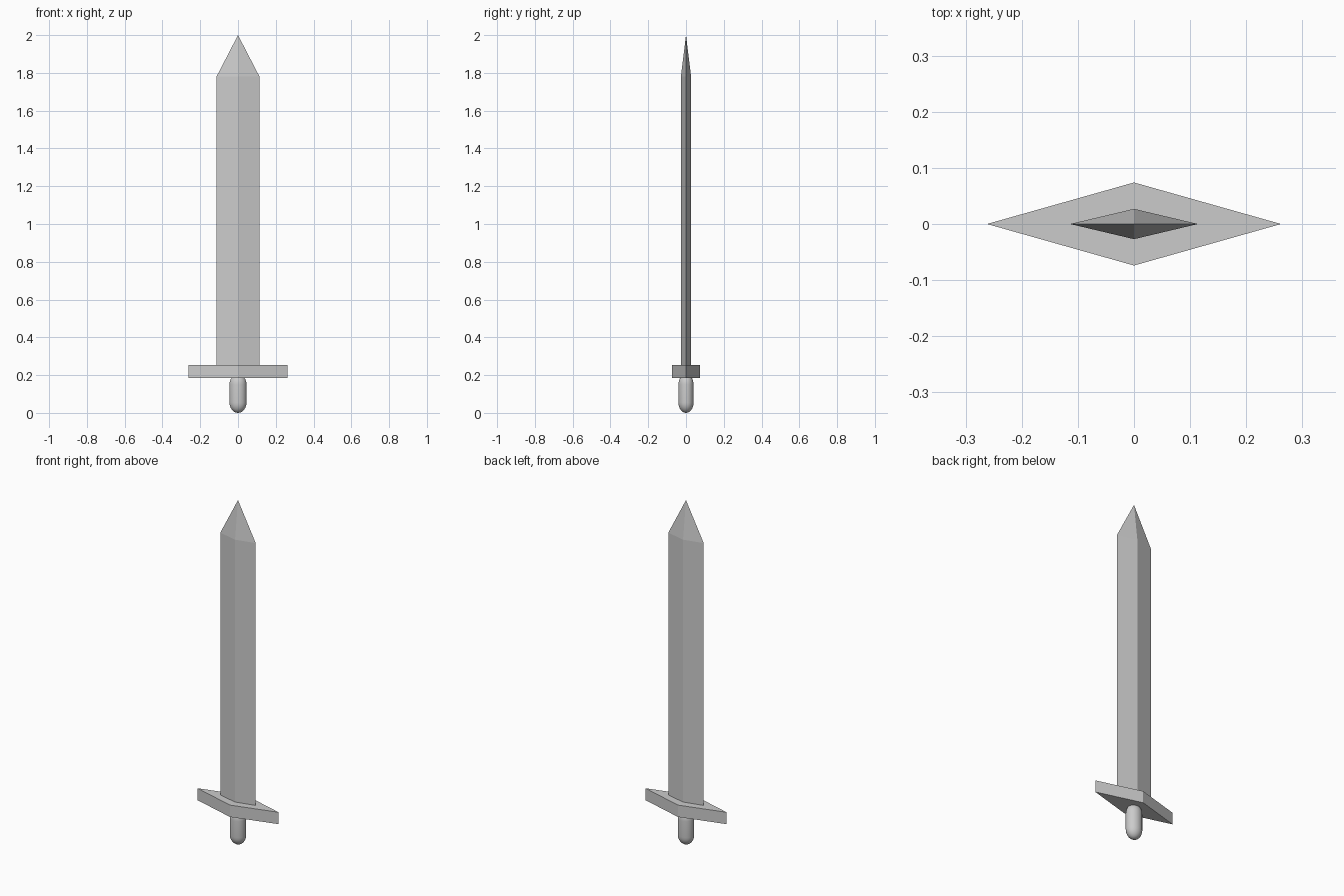
import bpy, bmesh, math

if "Cube" in bpy.data.objects:
    bpy.data.objects.remove(bpy.data.objects["Cube"])


def ring(bm, rx, ry, z, sides):
    return [bm.verts.new((rx * math.cos(2 * math.pi * i / sides),
                          ry * math.sin(2 * math.pi * i / sides), z))
            for i in range(sides)]


def stack(name, levels, sides):
    """Loft (rx, ry, z) levels; a zero radius makes a point."""
    bm = bmesh.new()
    rings = [ring(bm, rx, ry, z, sides) if rx else [bm.verts.new((0, 0, z))]
             for rx, ry, z in levels]
    for a, b in zip(rings, rings[1:]):
        for i in range(sides):
            j = (i + 1) % sides
            if len(a) == 1:
                bm.faces.new((a[0], b[j], b[i]))
            elif len(b) == 1:
                bm.faces.new((a[i], a[j], b[0]))
            else:
                bm.faces.new((a[i], a[j], b[j], b[i]))
    for end in (rings[0], rings[-1]):
        if len(end) > 1:
            bm.faces.new(end)
    bmesh.ops.recalc_face_normals(bm, faces=bm.faces[:])
    mesh = bpy.data.meshes.new(name)
    bm.to_mesh(mesh)
    bm.free()
    obj = bpy.data.objects.new(name, mesh)
    bpy.context.collection.objects.link(obj)
    return obj


# Diamond-section blade with a pointed tip
stack("blade", [(0.114, 0.027, 0.254), (0.114, 0.027, 1.78), (0, 0, 2.0)], 4)

# Diamond crossguard
stack("crossguard", [(0.262, 0.074, 0.185), (0.262, 0.074, 0.254)], 4)

# Smooth capsule grip, its rounded top set slightly into the guard
RX, RY, CAP, TOP = 0.045, 0.04, 0.055, 0.205
levels = [(0, 0, 0)]
arc = [math.pi / 2 * k / 8 for k in range(1, 9)]
levels += [(RX * math.sin(a), RY * math.sin(a), CAP * (1 - math.cos(a))) for a in arc]
levels += [(rx, ry, TOP - z) for rx, ry, z in reversed(levels)]
grip = stack("grip", levels, 32)
for p in grip.data.polygons:
    p.use_smooth = True
